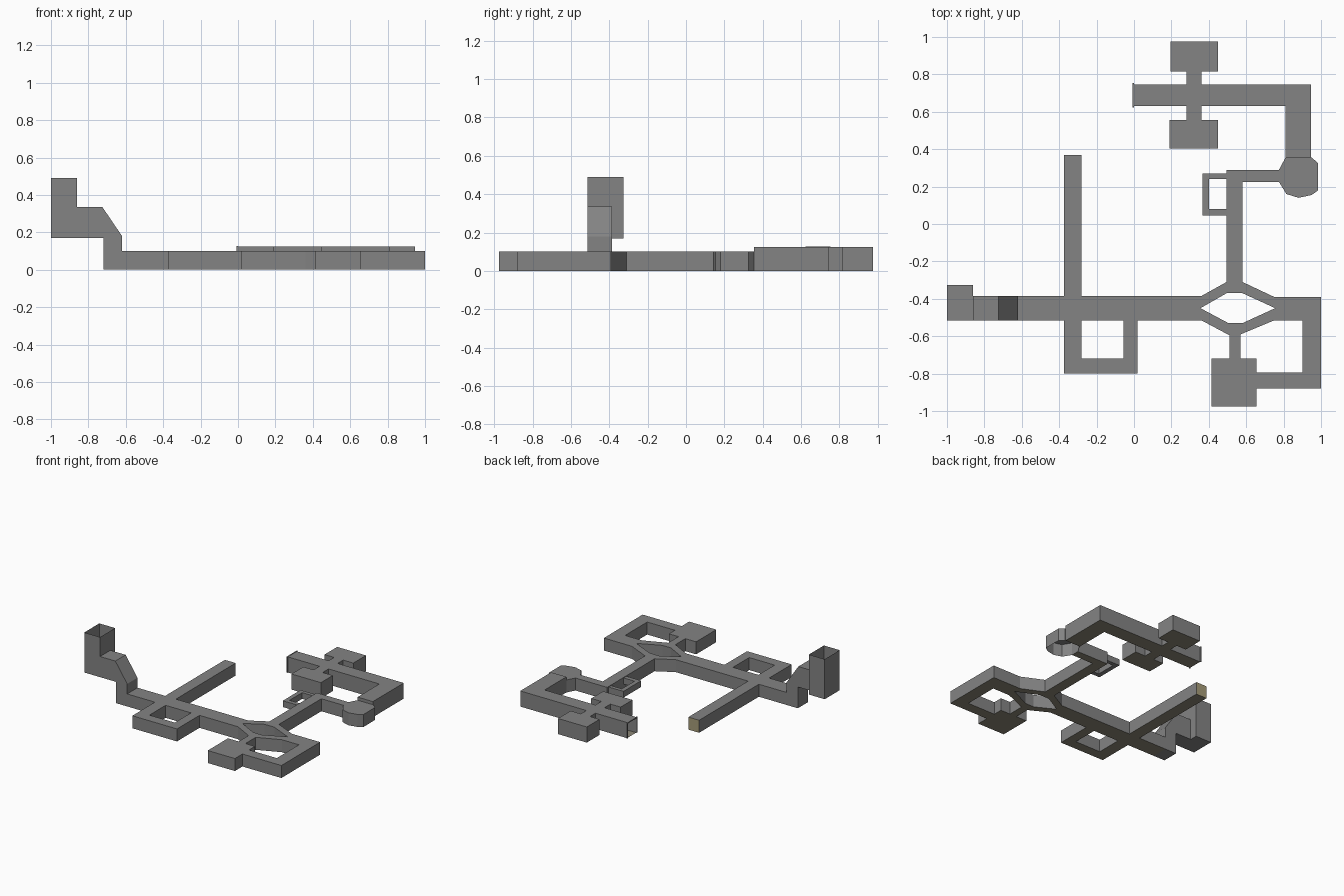
import bpy, bmesh
from mathutils import Vector

if "Cube" in bpy.data.objects:
    bpy.data.objects.remove(bpy.data.objects["Cube"])


def material(name, rgb):
    m = bpy.data.materials.new(name)
    m.diffuse_color = (*rgb, 1)
    m.use_nodes = True
    m.node_tree.nodes["Principled BSDF"].inputs["Base Color"].default_value = m.diffuse_color
    return m


MATS = [material("wall grey", (0.23, 0.23, 0.23)),
        material("floor brown grey", (0.26, 0.24, 0.18)),
        material("end cap tan", (0.38, 0.33, 0.19))]


def rect(x0, x1, y0, y1):
    return [(x0, y0), (x1, y0), (x1, y1), (x0, y1)]


def slab(name, loops, z0, z1, rule=None, drop=None, upright=False):
    """Extrude an outline (first loop) with holes (other loops).
    upright: the outline lies in x-z and z0..z1 runs along y."""
    bm = bmesh.new()
    edges = []
    for loop in loops:
        vs = [bm.verts.new((a, z0, b) if upright else (a, b, z0)) for a, b in loop]
        edges += [bm.edges.new((vs[i - 1], vs[i])) for i in range(len(vs))]
    bmesh.ops.triangle_fill(bm, edges=edges, use_beauty=True)
    ext = bmesh.ops.extrude_face_region(bm, geom=bm.faces[:], use_keep_orig=True)
    move = Vector((0, z1 - z0, 0) if upright else (0, 0, z1 - z0))
    bmesh.ops.translate(bm, vec=move,
                        verts=[g for g in ext["geom"] if isinstance(g, bmesh.types.BMVert)])
    bmesh.ops.recalc_face_normals(bm, faces=bm.faces[:])
    bm.normal_update()
    for f in bm.faces:
        if rule:
            f.material_index = rule(f)
    if drop:
        gone = [f for f in bm.faces if drop(f)]
        bmesh.ops.delete(bm, geom=gone, context='FACES')
    me = bpy.data.meshes.new(name)
    bm.to_mesh(me)
    bm.free()
    for m in MATS:
        me.materials.append(m)
    ob = bpy.data.objects.new(name, me)
    bpy.context.collection.objects.link(ob)
    return ob


def floor_rule(f):
    # undersides brown, the end of the long side arm tan
    if f.normal.z < -0.9:
        return 1
    if f.normal.y > 0.9 and abs(f.calc_center_median().y - 0.37) < 0.001:
        return 2
    return 0


# Main corridor with side arm, loops, diamond fork, front room and link passage
outline = [(-0.62, -0.515), (-0.375, -0.515), (-0.375, -0.80), (0.02, -0.80),
           (0.02, -0.515), (0.36, -0.515), (0.51, -0.595), (0.51, -0.72),
           (0.415, -0.72), (0.415, -0.975), (0.655, -0.975), (0.655, -0.88),
           (1.0, -0.88), (1.0, -0.39), (0.75, -0.39), (0.58, -0.31),
           (0.58, 0.225), (0.775, 0.225), (0.775, 0.29), (0.495, 0.29),
           (0.495, -0.31), (0.36, -0.385), (-0.28, -0.385), (-0.28, 0.37),
           (-0.375, 0.37), (-0.375, -0.385), (-0.62, -0.385)]
left_hole = rect(-0.28, -0.055, -0.72, -0.515)
diamond = [(0.355, -0.45), (0.505, -0.53), (0.58, -0.53), (0.755, -0.45),
           (0.58, -0.37), (0.495, -0.37)]
right_hole = [(0.57, -0.59), (0.57, -0.72), (0.655, -0.72), (0.655, -0.795),
              (0.90, -0.795), (0.90, -0.515), (0.75, -0.515)]
slab("main_corridor", [outline, left_hole, diamond, right_hole], 0, 0.10, floor_rule,
     lambda f: abs(f.normal.x) > 0.9 and abs(f.calc_center_median().x + 0.62) < 0.001)

# Narrow bypass duct beside the link passage
slab("bypass_duct", [[(0.495, 0.27), (0.365, 0.27), (0.365, 0.045), (0.495, 0.045),
                      (0.495, 0.08), (0.40, 0.08), (0.40, 0.24), (0.495, 0.24)]],
     0.045, 0.095)

# Rounded chamber, open underneath
slab("round_chamber", [[(0.81, 0.355), (0.95, 0.355), (0.985, 0.325), (0.985, 0.18),
                        (0.95, 0.155), (0.88, 0.14), (0.815, 0.16), (0.775, 0.225),
                        (0.775, 0.29)]],
     0, 0.10, None, lambda f: f.normal.z < -0.9)

# Rear corridor with two side rooms, open at its left end
rear = [(0, 0.63), (0.28, 0.63), (0.28, 0.555), (0.19, 0.555), (0.19, 0.405),
        (0.45, 0.405), (0.45, 0.555), (0.36, 0.555), (0.36, 0.63), (0.81, 0.63),
        (0.81, 0.355), (0.945, 0.355), (0.945, 0.745), (0.36, 0.745), (0.36, 0.815),
        (0.45, 0.815), (0.45, 0.975), (0.195, 0.975), (0.195, 0.815), (0.28, 0.815),
        (0.28, 0.745), (0, 0.745)]
slab("rear_corridor", [rear], 0, 0.125, floor_rule,
     lambda f: f.normal.x < -0.9 and f.calc_center_median().x < 0.001)

# Door frame around the open end
for i, y in enumerate((0.622, 0.745)):
    slab(f"door_jamb_{i + 1}", [rect(-0.007, 0.0, y, y + 0.008)], 0, 0.127)
slab("door_lintel", [rect(-0.007, 0.0, 0.63, 0.745)], 0.119, 0.127)

# Sloped stair shaft
slab("stair_shaft", [[(-0.86, 0.17), (-0.72, 0.17), (-0.72, 0), (-0.62, 0),
                      (-0.62, 0.18), (-0.725, 0.335), (-0.86, 0.335)]],
     -0.515, -0.385, None,
     lambda f: f.normal.x < -0.9 and f.calc_center_median().x < -0.85, upright=True)

# Entrance shaft, open at the top
slab("entrance_shaft", [rect(-1.0, -0.86, -0.515, -0.325)], 0.17, 0.49, None,
     lambda f: f.normal.z > 0.9)
